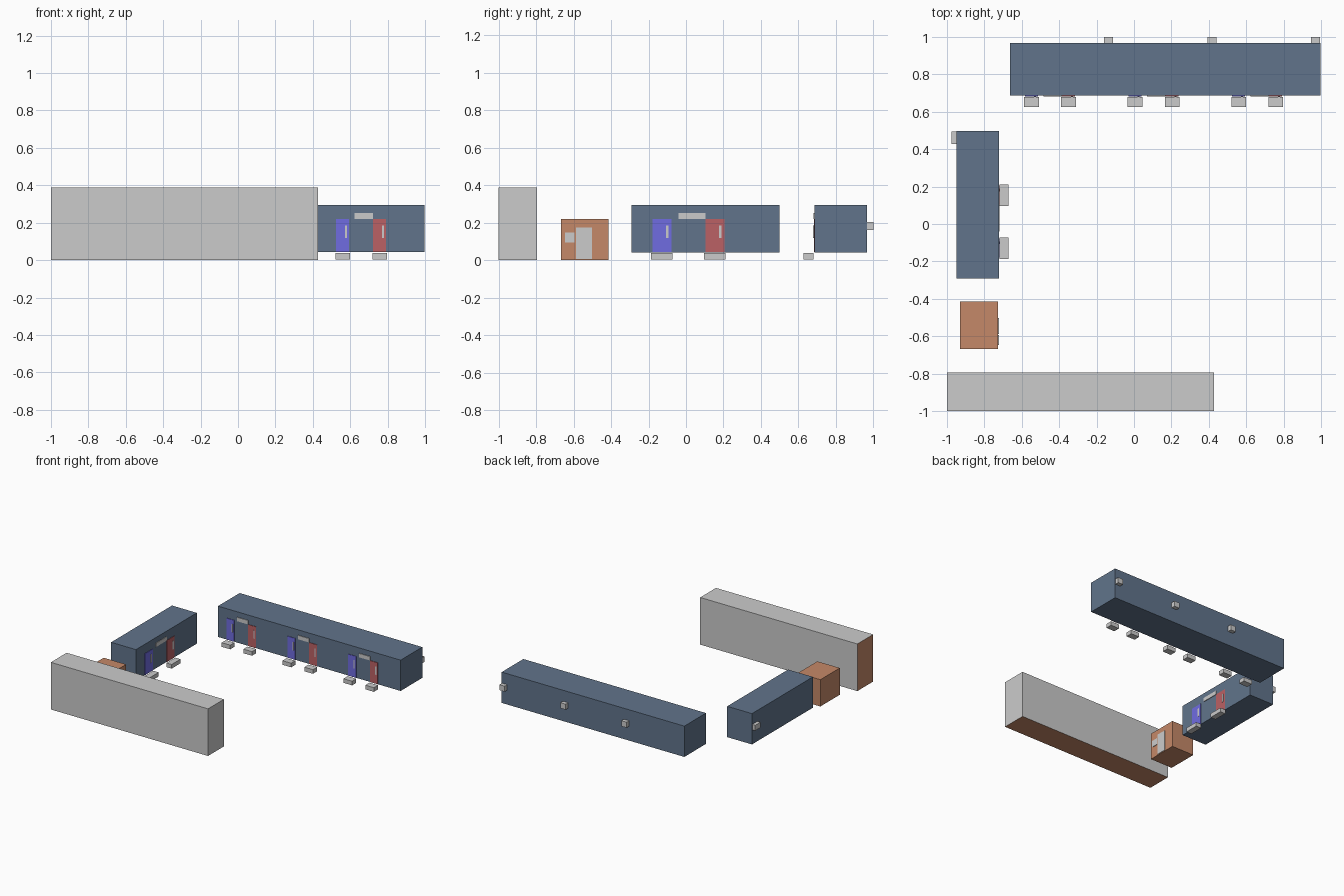
import bpy

if "Cube" in bpy.data.objects:
    bpy.data.objects.remove(bpy.data.objects["Cube"])


def material(name, rgb):
    m = bpy.data.materials.new(name)
    m.diffuse_color = (*rgb, 1)
    m.use_nodes = True
    m.node_tree.nodes["Principled BSDF"].inputs["Base Color"].default_value = m.diffuse_color
    return m


NAVY = material("navy_paint", (0.12, 0.175, 0.26))
BLUE = material("blue_door_paint", (0.16, 0.15, 0.75))
RED = material("red_door_paint", (0.5, 0.12, 0.13))
BRICK = material("brick", (0.56, 0.25, 0.14))
GREY = material("plain_grey", (0.55, 0.55, 0.55))


def box(name, x, y, z, mat=None):
    """Box from (min, max) ranges on each axis."""
    bpy.ops.mesh.primitive_cube_add(size=1, location=[(a + b) / 2 for a, b in (x, y, z)])
    ob = bpy.context.object
    ob.name = name
    ob.scale = [b - a for a, b in (x, y, z)]
    bpy.ops.object.transform_apply(location=False, rotation=False, scale=True)
    if mat:
        ob.data.materials.append(mat)
    return ob


def face_box(name, axis, face, depth, along, z, mat=None):
    """Box standing off a wall: the long block faces -y, the short block faces +x."""
    if axis == "y":
        return box(name, along, (face - depth[1], face - depth[0]), z, mat)
    return box(name, (face + depth[0], face + depth[1]), along, z, mat)


def entrance(name, axis, face, start, k, gap, sign, step_depth):
    """Blue and red door pair with handles, steps and a sign plate between."""
    for colour, mat, off in (("blue", BLUE, 0), ("red", RED, gap)):
        a = start + off
        face_box(f"{name}_{colour}_door", axis, face, (-0.004, 0.004),
                 (a, a + 0.07 * k), (0.043, 0.219), mat)
        face_box(f"{name}_{colour}_handle", axis, face, (0.003, 0.007),
                 (a + 0.049 * k, a + 0.059 * k), (0.118, 0.186))
        face_box(f"{name}_{colour}_step", axis, face, step_depth,
                 (a - 0.004 * k, a + 0.074 * k), (0.004, 0.038))
    face_box(f"{name}_sign_plate", axis, face, (-0.002, 0.005),
             (start + sign[0], start + sign[1]), (0.22, 0.252))


# Long block with three entrances and rear units
box("long_block", (-0.662, 0.997), (0.686, 0.967), (0.042, 0.295), NAVY)
for i in range(3):
    entrance(f"long_block_{i + 1}", "y", 0.686, -0.583 + 0.5535 * i, 1,
             0.198, (0.098, 0.198), (0.006, 0.06))
    x = -0.16 + 0.5535 * i
    box(f"rear_unit_{i + 1}", (x, x + 0.047), (0.967, 1.0), (0.16, 0.205))

# Short block with one entrance and one rear unit
box("short_block", (-0.948, -0.723), (-0.292, 0.498), (0.042, 0.295), NAVY)
entrance("short_block", "x", -0.723, -0.18, 1.47, 0.283, (0.141, 0.283), (0.004, 0.052))
box("short_block_rear_unit", (-0.975, -0.948), (0.428, 0.494), (0.16, 0.205))

# Brick hut with door and window
box("hut", (-0.93, -0.726), (-0.667, -0.415), (0, 0.22), BRICK)
box("hut_door", (-0.73, -0.722), (-0.588, -0.502), (0.005, 0.175))
box("hut_window", (-0.73, -0.722), (-0.647, -0.594), (0.094, 0.148))

# Long grey hall, brick on its left end and underside
hall = box("grey_hall", (-1.0, 0.428), (-1.0, -0.795), (0, 0.387), GREY)
hall.data.materials.append(BRICK)
for p in hall.data.polygons:
    if p.normal.x < -0.5 or p.normal.z < -0.5:
        p.material_index = 1
